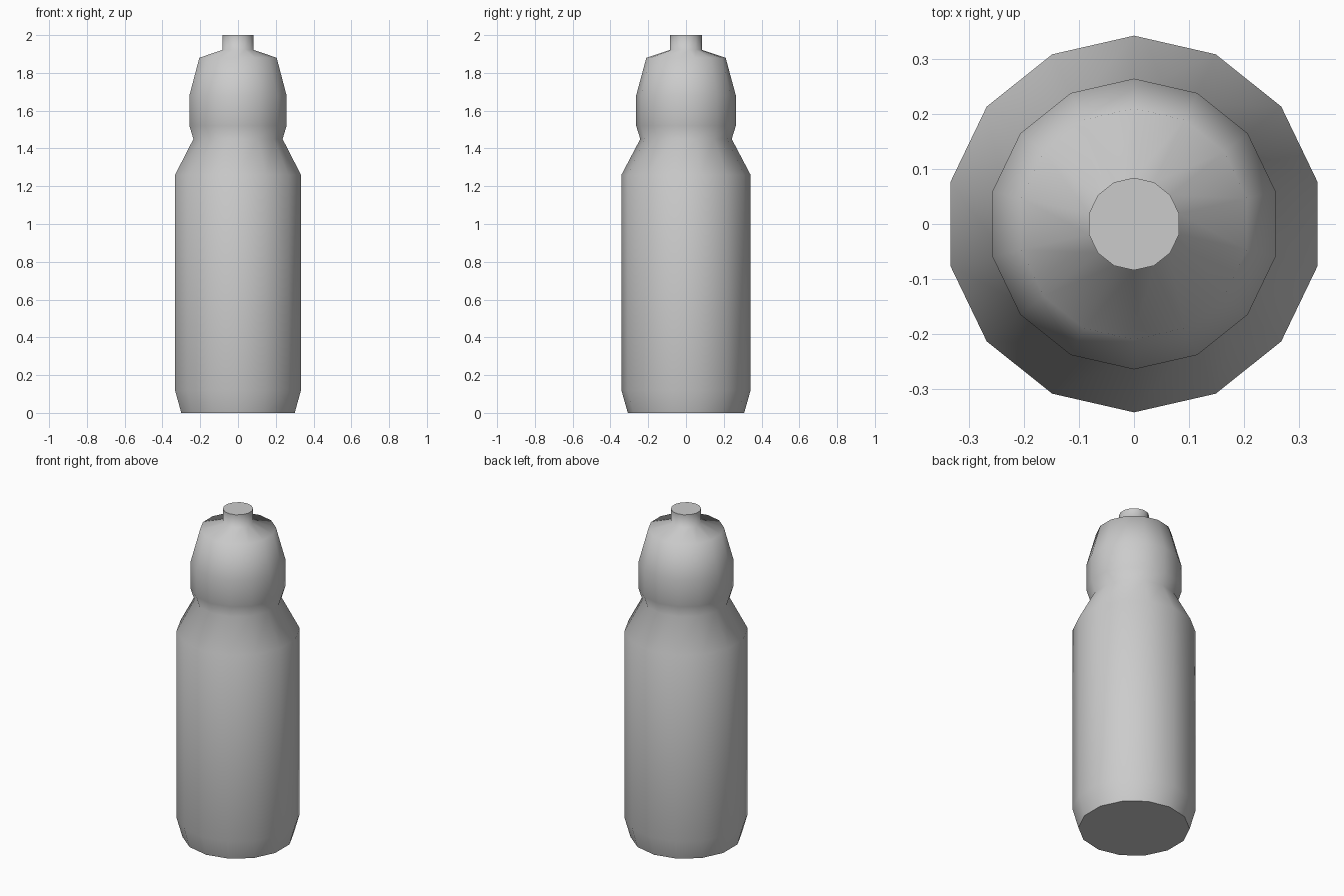
import bpy, bmesh, math

if "Cube" in bpy.data.objects:
    bpy.data.objects.remove(bpy.data.objects["Cube"])

SIDES = 14


def lathe(name, profile):
    """Turn a (radius, height) profile around z and close both ends."""
    bm = bmesh.new()
    rings = []
    for r, z in profile:
        ring = []
        for i in range(SIDES):
            a = math.pi / 2 + 2 * math.pi * i / SIDES
            ring.append(bm.verts.new((r * math.cos(a), r * math.sin(a), z)))
        rings.append(ring)
    for low, high in zip(rings, rings[1:]):
        for i in range(SIDES):
            j = (i + 1) % SIDES
            bm.faces.new((low[i], low[j], high[j], high[i]))
    bm.faces.new(rings[0][::-1])
    bm.faces.new(rings[-1])
    mesh = bpy.data.meshes.new(name)
    bm.to_mesh(mesh)
    bm.free()
    obj = bpy.data.objects.new(name, mesh)
    bpy.context.collection.objects.link(obj)
    bpy.ops.object.select_all(action='DESELECT')
    obj.select_set(True)
    bpy.context.view_layer.objects.active = obj
    bpy.ops.object.shade_smooth_by_angle(angle=math.radians(74.5))
    return obj


# Body with chamfered foot and sloping shoulder
body = [(0.308, 0.0), (0.342, 0.12), (0.342, 1.26), (0.242, 1.45)]
# Bulging cap above the waist
cap = [(0.264, 1.52), (0.264, 1.68), (0.21, 1.88)]
# Narrow spout
spout = [(0.084, 1.922), (0.084, 2.0)]

# One continuous skin, so the shading flows over waist and neck
lathe("squeeze_bottle", body + cap + spout)
